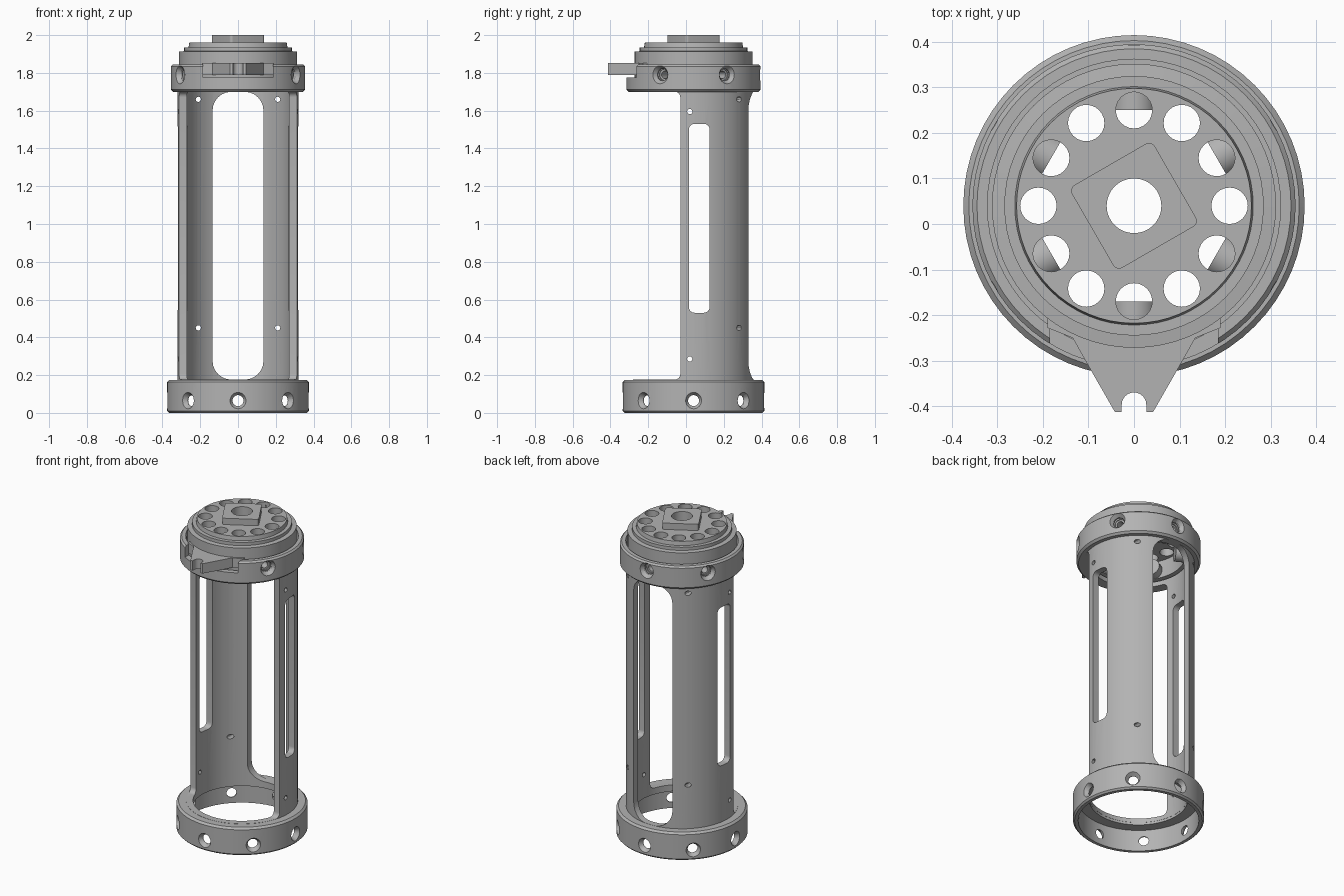
import bpy, bmesh
from math import sin, cos, pi, radians
from mathutils import Matrix, Vector

cube = bpy.data.objects.get("Cube")
if cube:
    bpy.data.objects.remove(cube, do_unlink=True)

CY = 0.04   # y of the tube axis
SEG = 64

grey = bpy.data.materials.new("plain grey")
grey.use_nodes = True
grey.diffuse_color = (0.45, 0.45, 0.45, 1)
grey.node_tree.nodes["Principled BSDF"].inputs["Base Color"].default_value = (0.45, 0.45, 0.45, 1)


def finish(name, bm):
    bmesh.ops.recalc_face_normals(bm, faces=bm.faces)
    mesh = bpy.data.meshes.new(name)
    bm.to_mesh(mesh)
    bm.free()
    mesh.materials.append(grey)
    obj = bpy.data.objects.new(name, mesh)
    bpy.context.collection.objects.link(obj)
    return obj


def lathe(name, profile):
    """Closed (radius, z) profile turned around the tube axis."""
    bm = bmesh.new()
    rings = [[bm.verts.new((r * cos(2 * pi * i / SEG), CY + r * sin(2 * pi * i / SEG), z))
              for r, z in profile] for i in range(SEG)]
    n = len(profile)
    for i in range(SEG):
        a, b = rings[i], rings[(i + 1) % SEG]
        for j in range(n):
            k = (j + 1) % n
            bm.faces.new((a[j], b[j], b[k], a[k]))
    return finish(name, bm)


def prism(name, pts, axis, lo, hi):
    """Outline pushed along an axis from lo to hi."""
    place = {"x": lambda u, v, w: (w, u, v),
             "y": lambda u, v, w: (u, w, v),
             "z": lambda u, v, w: (u, v, w)}[axis]
    bm = bmesh.new()
    a = [bm.verts.new(place(u, v, lo)) for u, v in pts]
    b = [bm.verts.new(place(u, v, hi)) for u, v in pts]
    bm.faces.new(a)
    bm.faces.new(b[::-1])
    for i in range(len(a)):
        j = (i + 1) % len(a)
        bm.faces.new((a[i], a[j], b[j], b[i]))
    return finish(name, bm)


def arc(u, v, r, start, end, n):
    return [(u + r * cos(radians(start + (end - start) * i / n)),
             v + r * sin(radians(start + (end - start) * i / n))) for i in range(n + 1)]


def circle(u, v, r, n=24):
    return arc(u, v, r, 0, 360, n)[:-1]


def round_rect(u0, u1, v0, v1, r):
    return (arc(u1 - r, v1 - r, r, 0, 90, 6) + arc(u0 + r, v1 - r, r, 90, 180, 6)
            + arc(u0 + r, v0 + r, r, 180, 270, 6) + arc(u1 - r, v0 + r, r, 270, 360, 6))


def radial_pins(name, angles, z, steps):
    """Round pins pointing outward; steps are (r_in, r_out, radius_in, radius_out)."""
    bm = bmesh.new()
    for deg in angles:
        spin = (Matrix.Translation((0, CY, z)) @ Matrix.Rotation(radians(deg), 4, "Z")
                @ Matrix.Rotation(pi / 2, 4, "Y"))
        for a, b, ra, rb in steps:
            bmesh.ops.create_cone(bm, cap_ends=True, segments=24, radius1=ra, radius2=rb,
                                  depth=b - a,
                                  matrix=spin @ Matrix.Translation((0, 0, (a + b) / 2)))
    return finish(name, bm)


def cut(obj, *cutters):
    for c in cutters:
        mod = obj.modifiers.new("cut", "BOOLEAN")
        mod.operation = "DIFFERENCE"
        mod.solver = "EXACT"
        mod.object = c
    bpy.context.view_layer.update()
    dg = bpy.context.evaluated_depsgraph_get()
    mesh = bpy.data.meshes.new_from_object(obj.evaluated_get(dg))
    obj.modifiers.clear()
    obj.data = mesh
    for c in cutters:
        bpy.data.objects.remove(c, do_unlink=True)


parts = []

# Base ring with eight countersunk holes
base = lathe("base_ring", [(0.345, 0), (0.365, 0), (0.375, 0.01), (0.375, 0.163), (0.363, 0.175),
                           (0.281, 0.175), (0.281, 0.135), (0.345, 0.135)])
eighths = [45 * i for i in range(8)]
cut(base, radial_pins("drill", eighths, 0.065, [(0.3, 0.42, 0.029, 0.029)]),
    radial_pins("sink", eighths, 0.065, [(0.35, 0.385, 0.028, 0.05)]))
parts.append(base)

# Tube: open front, rear window, side slots and small screw holes
tube = lathe("tube", [(0.28, 0.15), (0.32, 0.15), (0.32, 1.72), (0.28, 1.72)])
cutters = [prism("front_cut", round_rect(-0.6, -0.03, 0.176, 1.7, 0.03), "x", -0.6, 0.6),
           prism("rear_cut", round_rect(-0.135, 0.135, 0.176, 1.7, 0.1), "y", 0.15, 0.6),
           prism("slot_cut", round_rect(0.015, 0.125, 0.53, 1.53, 0.03), "x", -0.6, 0.6)]
for z in (0.45, 1.66):
    for x in (-0.21, 0.21):
        cutters.append(prism("screw_cut", circle(x, z, 0.014, 12), "y", 0.1, 0.6))
for z in (0.285, 1.595):
    cutters.append(prism("screw_cut", circle(0.02, z, 0.014, 12), "x", -0.6, 0.6))
cut(tube, *cutters)
parts.append(tube)

# Top ring with five countersunk holes and a front notch
ring = lathe("top_ring", [(0.281, 1.7), (0.343, 1.7), (0.355, 1.712), (0.355, 1.835),
                          (0.345, 1.845), (0.322, 1.845), (0.322, 1.73), (0.281, 1.73)])
sixths = [-30, 30, 90, 150, 210]
cut(ring, radial_pins("drill", sixths, 1.79, [(0.3, 0.42, 0.032, 0.032)]),
    radial_pins("sink", sixths, 1.79, [(0.33, 0.365, 0.031, 0.055)]),
    prism("notch", [(-0.185, 1.775), (0.185, 1.775), (0.185, 2), (-0.185, 2)], "y", -0.6, -0.1))
parts.append(ring)

# Stepped cap with twelve round holes
cap = lathe("cap", [(0.06, 1.85), (0.265, 1.85), (0.265, 1.74), (0.312, 1.74), (0.312, 1.912),
                    (0.285, 1.915), (0.285, 1.935), (0.262, 1.935), (0.258, 1.96), (0.06, 1.96)])
holes = [prism("hole", circle(0.21 * cos(pi * i / 6), CY + 0.21 * sin(pi * i / 6), 0.04),
               "z", 1.8, 2) for i in range(12)]
cut(cap, radial_pins("drill", sixths, 1.79, [(0.2, 0.42, 0.03, 0.03)]), *holes)
parts.append(cap)

# Radial screw bosses inside the cap
bosses = radial_pins("screw_bosses", sixths + [270], 1.79, [(0.21, 0.305, 0.05, 0.05)])
cut(bosses, radial_pins("drill", sixths, 1.79, [(0.24, 0.4, 0.02, 0.02)]))
parts.append(bosses)

# Turned square on the cap
square = prism("square_boss", round_rect(-0.105, 0.105, -0.105, 0.105, 0.015), "z", 1.95, 2.0)
square.data.transform(Matrix.Translation((0, CY, 0)) @ Matrix.Rotation(radians(30), 4, "Z"))
cut(square, prism("bore", circle(0, CY, 0.06, SEG), "z", 1.9, 2.1))
parts.append(square)

# Front lever with a rounded notch at the tip
lever = prism("lever", [(0.19, -0.2), (0.19, -0.228), (0.135, -0.25), (0.1, -0.312),
                        (0.042, -0.413), (0.027, -0.413)]
              + arc(0, -0.397, 0.027, 0, 180, 12)
              + [(-0.027, -0.413), (-0.042, -0.413), (-0.1, -0.312), (-0.135, -0.25),
                 (-0.19, -0.228), (-0.19, -0.2), (-0.1, -0.222), (0.1, -0.222)],
              "z", 1.79, 1.852)
parts.append(lever)

# Smooth round faces, sharp edges kept
bpy.ops.object.select_all(action="DESELECT")
for p in parts:
    p.select_set(True)
bpy.context.view_layer.objects.active = parts[0]
bpy.ops.object.shade_smooth_by_angle(angle=radians(30))
